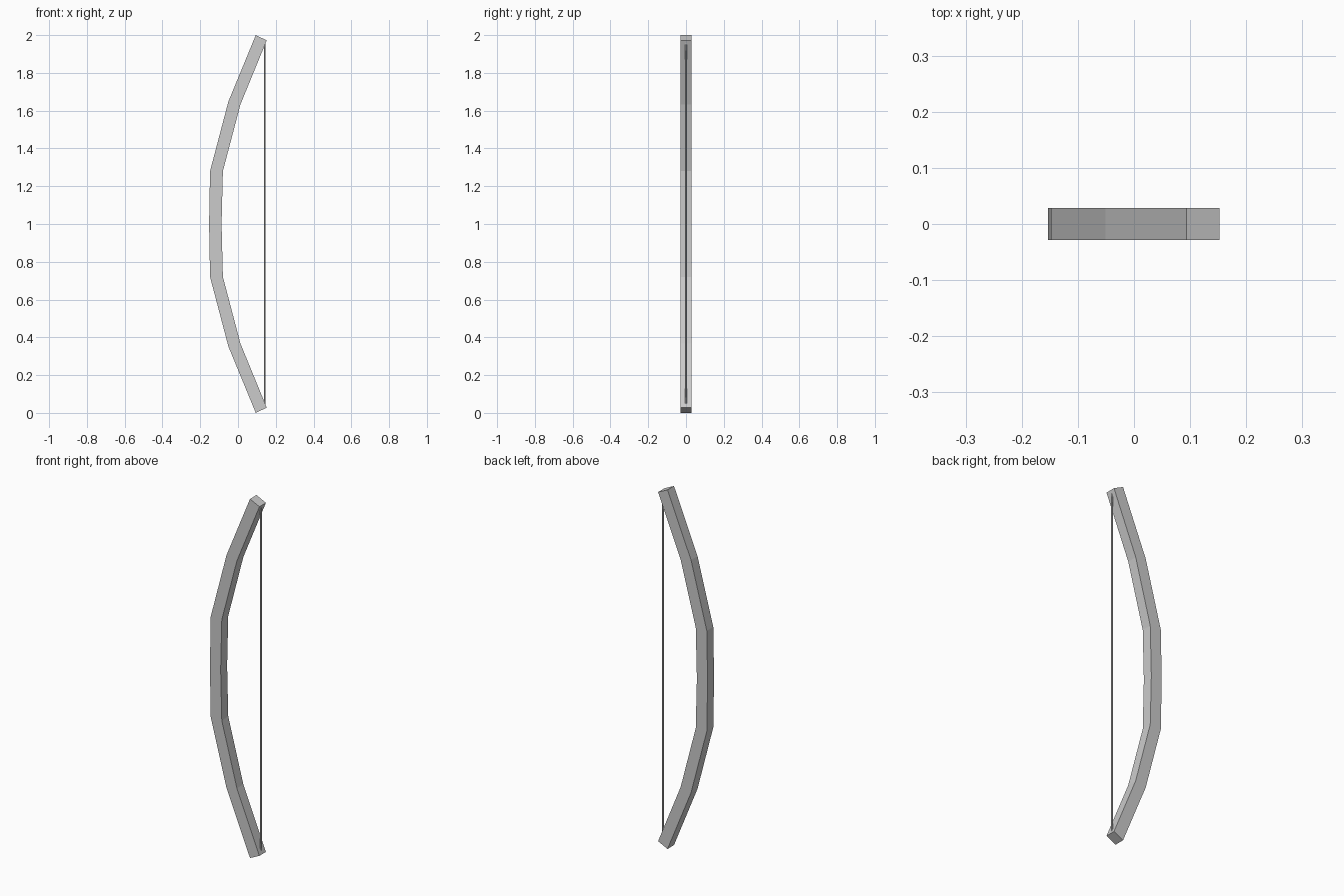
import bpy, bmesh

if "Cube" in bpy.data.objects:
    bpy.data.objects.remove(bpy.data.objects["Cube"])

HALF_Y = 0.0285

# Cross-section stations of the upper limb: (belly point, back point) as (x, z)
upper = [
    ((-0.153, 1.0), (-0.087, 1.0)),
    ((-0.148, 1.28), (-0.080, 1.28)),
    ((-0.051, 1.648), (0.013, 1.633)),
    ((0.094, 2.0), (0.152, 1.972)),
]


def flip(station):
    return tuple((x, 2.0 - z) for x, z in station)


def loft(name, rings):
    """Skin a closed tube through matching rings and cap both ends."""
    bm = bmesh.new()
    loops = [[bm.verts.new(p) for p in ring] for ring in rings]
    n = len(loops[0])
    for a, b in zip(loops, loops[1:]):
        for i in range(n):
            j = (i + 1) % n
            bm.faces.new((a[i], a[j], b[j], b[i]))
    bm.faces.new(loops[0][::-1])
    bm.faces.new(loops[-1])
    bmesh.ops.recalc_face_normals(bm, faces=bm.faces)
    mesh = bpy.data.meshes.new(name)
    bm.to_mesh(mesh)
    bm.free()
    obj = bpy.data.objects.new(name, mesh)
    bpy.context.collection.objects.link(obj)
    return obj


# Bow stave: lower limb mirrors the upper one
stations = [flip(s) for s in upper[:0:-1]] + upper
loft("bow_stave", [
    [(a[0], -HALF_Y, a[1]), (b[0], -HALF_Y, b[1]),
     (b[0], HALF_Y, b[1]), (a[0], HALF_Y, a[1])]
    for a, b in stations
])

# Bowstring: thin straight cord ending inside the limb tips
bpy.ops.mesh.primitive_cylinder_add(vertices=6, radius=0.005, depth=1.93,
                                    location=(0.141, 0, 1.0))
bpy.context.object.name = "bowstring"
